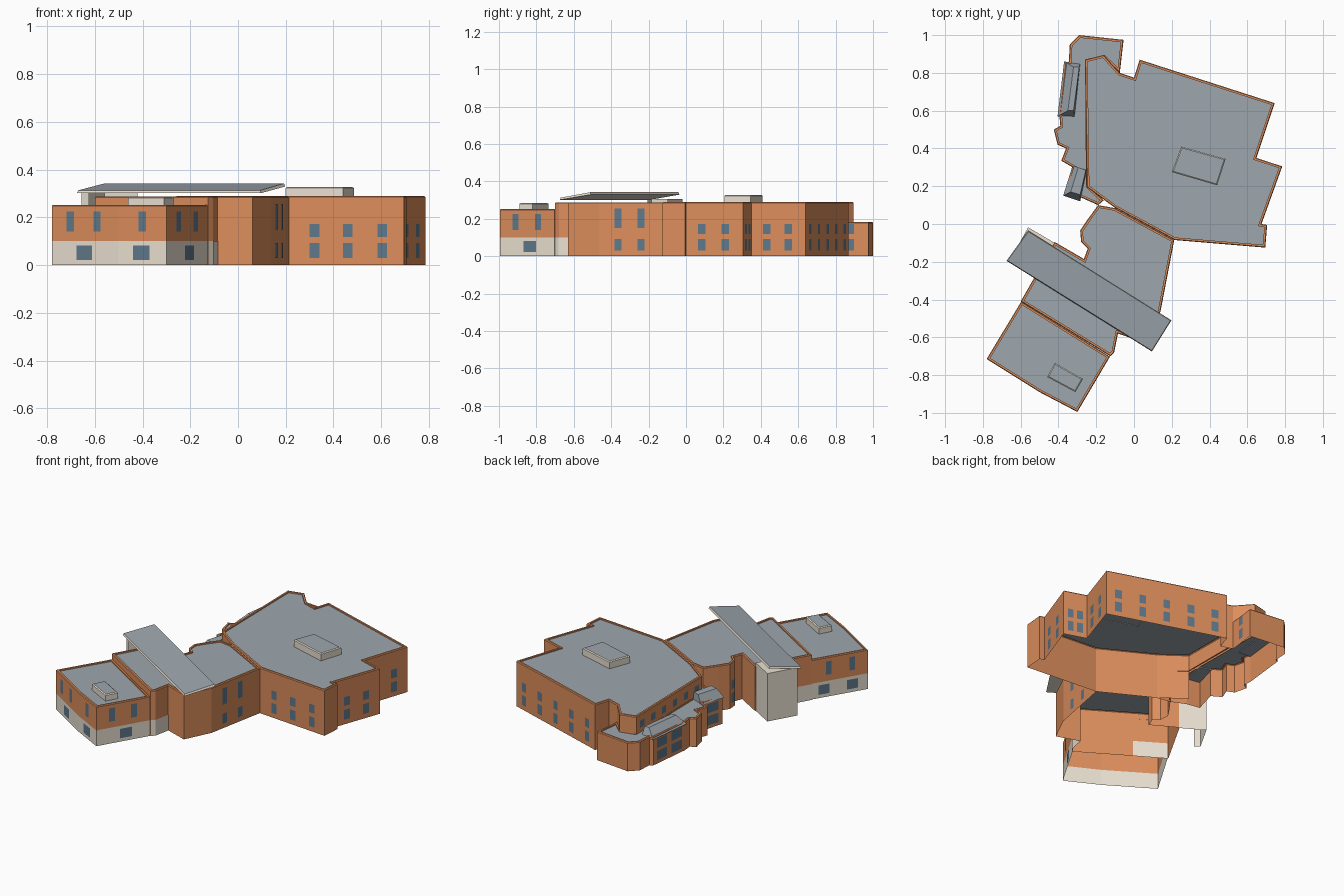
import bpy, bmesh
from mathutils import Vector

if "Cube" in bpy.data.objects:
    bpy.data.objects.remove(bpy.data.objects["Cube"])


def material(name, r, g, b):
    m = bpy.data.materials.new(name)
    m.diffuse_color = (r, g, b, 1)
    m.use_nodes = True
    m.node_tree.nodes["Principled BSDF"].inputs["Base Color"].default_value = m.diffuse_color
    return m


BRICK = material("brick", 0.72, 0.27, 0.108)
ROOF = material("roof_grey", 0.34, 0.385, 0.42)
PALE = material("pale_stone", 0.82, 0.75, 0.64)
GLASS = material("glass", 0.115, 0.19, 0.26)


def finish(name, bm, mats):
    me = bpy.data.meshes.new(name)
    bm.to_mesh(me)
    bm.free()
    for m in mats:
        me.materials.append(m)
    ob = bpy.data.objects.new(name, me)
    bpy.context.collection.objects.link(ob)
    return ob


def ring(bm, pts, z):
    return [bm.verts.new((p[0], p[1], z)) for p in pts]


def bridge(bm, a, b, skip=()):
    n = len(a)
    for i in range(n):
        if i not in skip:
            j = (i + 1) % n
            bm.faces.new((a[i], a[j], b[j], b[i]))


def inset(pts, d):
    # mitred inward offset of a counter-clockwise outline
    out, n = [], len(pts)
    for i in range(n):
        a, b, c = (Vector(pts[k % n]) for k in (i - 1, i, i + 1))
        u, v = (b - a).normalized(), (c - b).normalized()
        n1, n2 = Vector((-u.y, u.x)), Vector((-v.y, v.x))
        out.append(b + (n1 + n2) * d / max(0.4, 1 + n1.dot(n2)))
    return out


def block(name, pts, z0, z1, skip=(), lift=None):
    # open-bottomed brick shell with a parapet and a recessed flat roof;
    # skipped walls are left out, or start at height lift
    bm = bmesh.new()
    inner = inset(pts, 0.014)
    a, b = ring(bm, pts, z0), ring(bm, pts, z1 - 0.005)
    b2, c = ring(bm, inset(pts, 0.004), z1), ring(bm, inner, z1)
    d = ring(bm, inner, z1 - 0.008)
    bridge(bm, a, b, skip)
    if lift:
        bridge(bm, ring(bm, pts, lift), b, set(range(len(pts))) - set(skip))
    bridge(bm, b, b2)
    bridge(bm, b2, c)
    bridge(bm, c, d)
    bm.faces.new(d).material_index = 1
    bmesh.ops.delete(bm, geom=[v for v in bm.verts if not v.link_faces], context='VERTS')
    return finish(name, bm, [BRICK, ROOF])


def frustum(name, base, top, z0, z1, side, cap, bottom=False):
    # z0 and z1 may be numbers or one value per corner
    bm = bmesh.new()
    n = len(base)
    z0 = z0 if isinstance(z0, tuple) else (z0,) * n
    z1 = z1 if isinstance(z1, tuple) else (z1,) * n
    a = [bm.verts.new((*p, z)) for p, z in zip(base, z0)]
    b = [bm.verts.new((*p, z)) for p, z in zip(top, z1)]
    bridge(bm, a, b)
    bm.faces.new(b).material_index = 1
    if bottom:
        bm.faces.new(a[::-1])
    return finish(name, bm, [side, cap])


def windows(name, p, q, ts, rows, w, mat=GLASS):
    # panes laid just outside the wall running from p to q
    p, q = Vector(p), Vector(q)
    u = (q - p).normalized()
    off = Vector((u.y, -u.x)) * 0.002
    bm = bmesh.new()
    for t in ts:
        c = p.lerp(q, t) + off
        l, r = c - u * w / 2, c + u * w / 2
        for z0, z1 in rows:
            bm.faces.new([bm.verts.new(v) for v in (
                (l.x, l.y, z0), (r.x, r.y, z0), (r.x, r.y, z1), (l.x, l.y, z1))])
    return finish(name, bm, [mat])


def even(n):
    return [(i + 0.5) / n for i in range(n)]


# outlines, counter-clockwise
main = [(-.26, .87), (-.25, .195), (-.10, .085), (.215, -.085), (.695, -.125),
        (.705, -.005), (.675, 0), (.785, .305), (.648, .35), (.745, .64),
        (.03, .87), (0, .775), (-.075, .80), (-.16, .895)]
mid = [(-.19, .10), (-.245, .025), (-.285, -.035), (-.28, -.095), (-.245, -.13),
       (-.265, -.185), (-.42, -.095), (-.60, -.41), (-.125, -.70), (-.105, -.68),
       (-.085, -.58), (.06, -.63), (.14, -.465), (.213, -.085), (-.10, .084)]
wing = [(-.78, -.715), (-.50, -.89), (-.30, -.995), (-.127, -.702), (-.597, -.41)]
annex = [(-.055, .975), (-.29, 1.0), (-.34, .95), (-.345, .86), (-.365, .85),
         (-.395, .575), (-.39, .52), (-.425, .50), (-.405, .42), (-.36, .40),
         (-.385, .335), (-.325, .30), (-.365, .155), (-.28, .14), (-.19, .10),
         (-.16, .125), (-.24, .20), (-.245, .86), (-.16, .88), (-.075, .80)]

# building volumes
block("main_hall", main, 0, 0.29, skip={0, 12, 13}, lift=0.17)
block("middle_link", mid, 0, 0.288, skip={13})
block("front_wing_upper", wing, 0.10, 0.252)
block("low_annex", annex, 0, 0.183, skip={15, 16, 17, 18})

# pale plinth of the front wing, carried on along the raised part of the link
bm = bmesh.new()
bridge(bm, ring(bm, wing, 0), ring(bm, wing, 0.10))
finish("front_wing_base", bm, [PALE])
for i in (6, 8, 9):
    p, q = mid[i], mid[i + 1]
    windows(f"link_base_{i}", p, q, (.5,), [(0, .10)], (Vector(q) - Vector(p)).length, PALE)

# pale stair tower beneath the canopy, open towards the front
tower = [(-.42, -.10), (-.56, -.018), (-.655, -.185), (-.625, -.205), (-.515, -.27)]
bm = bmesh.new()
bridge(bm, ring(bm, tower, 0), ring(bm, tower, 0.305), skip={3, 4})
bm.faces.new(ring(bm, tower, 0.305))
bmesh.ops.delete(bm, geom=[v for v in bm.verts if not v.link_faces], context='VERTS')
finish("stair_tower", bm, [PALE])

# tilted canopy slab: pale edge and soffit, grey top
slab = [(-.675, -.195), (.095, -.675), (.198, -.51), (-.56, -.035)]
frustum("canopy", slab, inset(slab, .004), (.301, .301, .329, .329),
        (.313, .313, .342, .342), PALE, ROOF, True)

# rooftop plant boxes
for name, pts, z0, z1 in (
        ("main_roof_unit", [(.25, .41), (.20, .275), (.44, .205), (.485, .345)], .28, .328),
        ("wing_roof_unit", [(-.42, -.735), (-.46, -.81), (-.31, -.89), (-.27, -.82)], .243, .285)):
    frustum(name, pts, pts, z0, z1 - .005, PALE, ROOF)
    frustum(name + "_lid", pts, inset(pts, .006), z1 - .005, z1, PALE, ROOF)

# sloped dormers over the annex bays
frustum("dormer_north", [(-.37, .86), (-.405, .57), (-.315, .565), (-.285, .85)],
        [(-.32, .83), (-.35, .60), (-.32, .60), (-.29, .83)], .168, .222, ROOF, ROOF, True)
frustum("dormer_south", [(-.325, .31), (-.375, .15), (-.285, .12), (-.25, .285)],
        [(-.295, .30), (-.335, .17), (-.285, .155), (-.255, .285)], .168, .222, ROOF, ROOF, True)

# windows
two = [(.03, .093), (.118, .173)]
windows("main_windows_south", main[3], main[4], (.22, .51, .81), two, .04)
windows("main_windows_east", main[6], main[7], (.28, .69), two, .042)
windows("main_windows_return", main[7], main[8], (.3, .7), two, .035)
windows("main_windows_northeast", main[8], main[9], (.28, .68), two, .042)
windows("main_windows_north", main[9], main[10], even(5), two, .042)
windows("main_windows_west", main[0], main[1], even(6), [(.205, .25)], .045)
windows("link_windows_east", mid[12], mid[13], (.27, .59), [(.03, .093), (.15, .255)], .038)
windows("link_windows_west", mid[2], mid[3], (.5,), two, .035)
tall, low = [(.14, .225)], [(.022, .082)]
windows("wing_windows_front_left", wing[0], wing[1], (.28, .68), tall, .036)
windows("wing_low_window_front_left", wing[0], wing[1], (.49,), low, .075)
windows("wing_windows_front", wing[1], wing[2], (.5,), tall, .036)
windows("wing_low_window_front", wing[1], wing[2], (.48,), low, .078)
windows("wing_windows_right", wing[2], wing[3], (.29, .7), tall, .038)
windows("wing_low_window_right", wing[2], wing[3], (.55,), low, .078)
windows("wing_windows_left", wing[4], wing[0], (.3, .72), tall, .036)
windows("wing_low_windows_left", wing[4], wing[0], (.22, .72), low, .07)
big = [(.022, .08), (.10, .158)]
windows("annex_window_east", annex[-1], annex[0], (.47,), two, .035)
windows("annex_bay_windows_north", annex[4], annex[5], (.27, .73), big, .09)
windows("annex_bay_windows_south", annex[11], annex[12], (.5,), big, .085)
